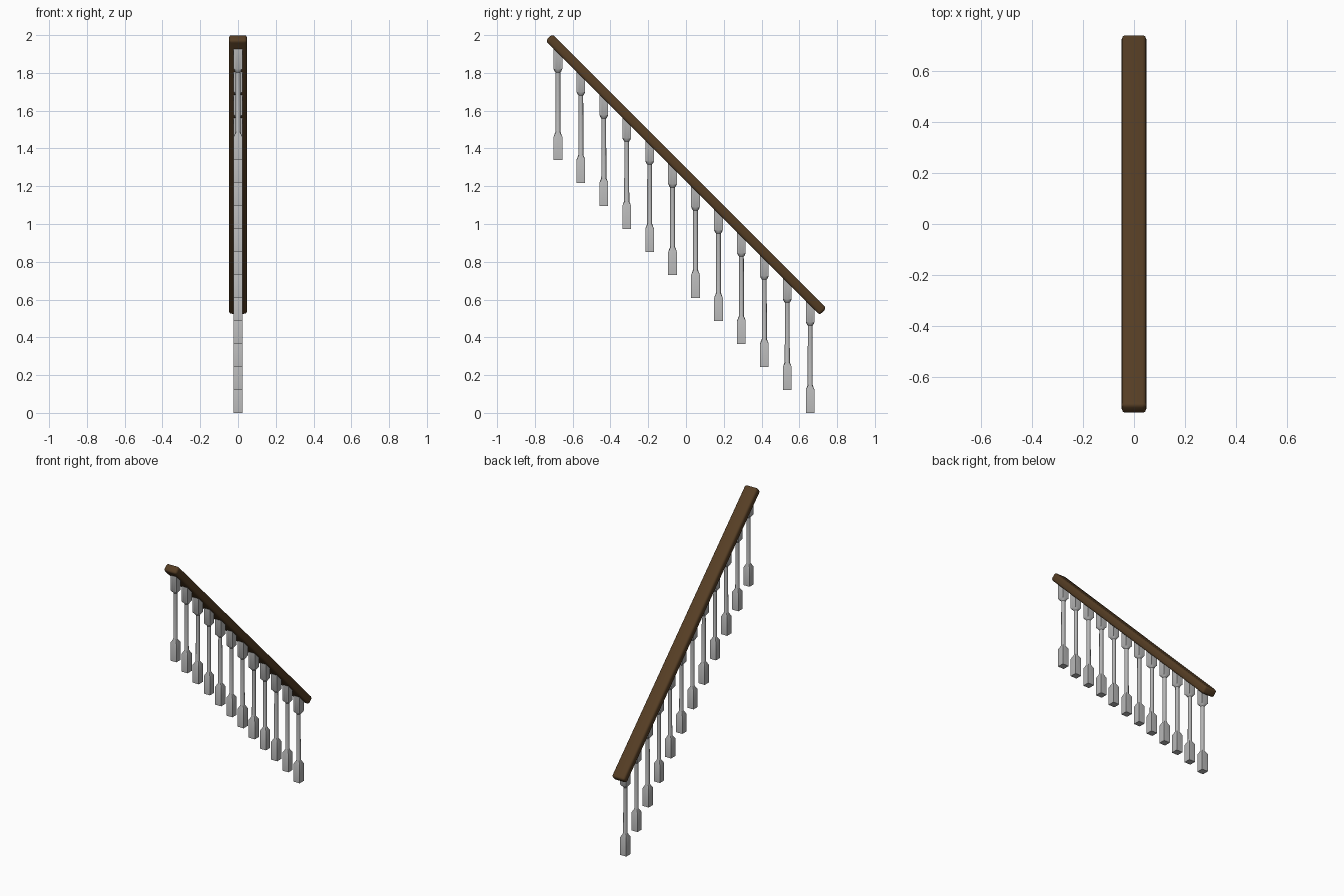
import bpy, bmesh, math

if "Cube" in bpy.data.objects:
    bpy.data.objects.remove(bpy.data.objects["Cube"])

def material(name, rgb):
    m = bpy.data.materials.new(name)
    m.diffuse_color = (*rgb, 1)
    m.use_nodes = True
    m.node_tree.nodes["Principled BSDF"].inputs["Base Color"].default_value = m.diffuse_color
    return m

wood = material("dark_wood", (0.093, 0.048, 0.018))
grey = material("grey_paint", (0.47, 0.47, 0.47))

RAIL_Z, RAIL_T, RAIL_HALF, BEV = 1.262, 0.052, 1.026, 0.015
N = 16  # points around each baluster

def finish(bm, name, mat):
    bmesh.ops.recalc_face_normals(bm, faces=bm.faces)
    me = bpy.data.meshes.new(name)
    bm.to_mesh(me)
    bm.free()
    me.materials.append(mat)
    ob = bpy.data.objects.new(name, me)
    bpy.context.collection.objects.link(ob)
    bpy.ops.object.select_all(action='DESELECT')
    ob.select_set(True)
    bpy.context.view_layer.objects.active = ob
    bpy.ops.object.shade_smooth_by_angle(angle=math.radians(30))
    return ob

# Handrail: softly bevelled bar sloping down towards the back
bm = bmesh.new()
bmesh.ops.create_cube(bm, size=1)
bmesh.ops.scale(bm, vec=(0.096, 2 * RAIL_HALF, RAIL_T), verts=bm.verts)
bmesh.ops.bevel(bm, geom=bm.edges[:], offset=BEV, segments=3, profile=0.5, affect='EDGES')
rail = finish(bm, "handrail", wood)
rail.location.z = RAIL_Z
rail.rotation_euler.x = math.radians(-45)

# Baluster: square foot, round shaft, square head cut to the rail slope
def ring(half, square):
    pts = []
    for i in range(N):
        a = 2 * math.pi * i / N
        c, s = math.cos(a), math.sin(a)
        k = half / max(abs(c), abs(s)) if square else half
        pts.append((c * k, s * k))
    return pts

def baluster(i):
    y0, z0 = -0.678 + 0.1214 * i, 1.34 - 0.1218 * i
    levels = [(0, 0.023, True), (0.122, 0.023, True), (0.147, 0.0135, False),
              (0.462, 0.0125, False), (0.469, 0.018, False),
              (0.481, 0.023, True), (None, 0.023, True)]
    bm = bmesh.new()
    rings = []
    for h, half, square in levels:
        rings.append([bm.verts.new((x, y0 + y,
                      z0 + h if h is not None else RAIL_Z - (y0 + y) - RAIL_T * 0.55))
                      for x, y in ring(half, square)])
    for a, b in zip(rings, rings[1:]):
        for j in range(N):
            k = (j + 1) % N
            bm.faces.new((a[j], a[k], b[k], b[j]))
    bm.faces.new(rings[0][::-1])
    bm.faces.new(rings[-1])
    finish(bm, f"baluster_{i + 1}", grey)

for i in range(12):
    baluster(i)
